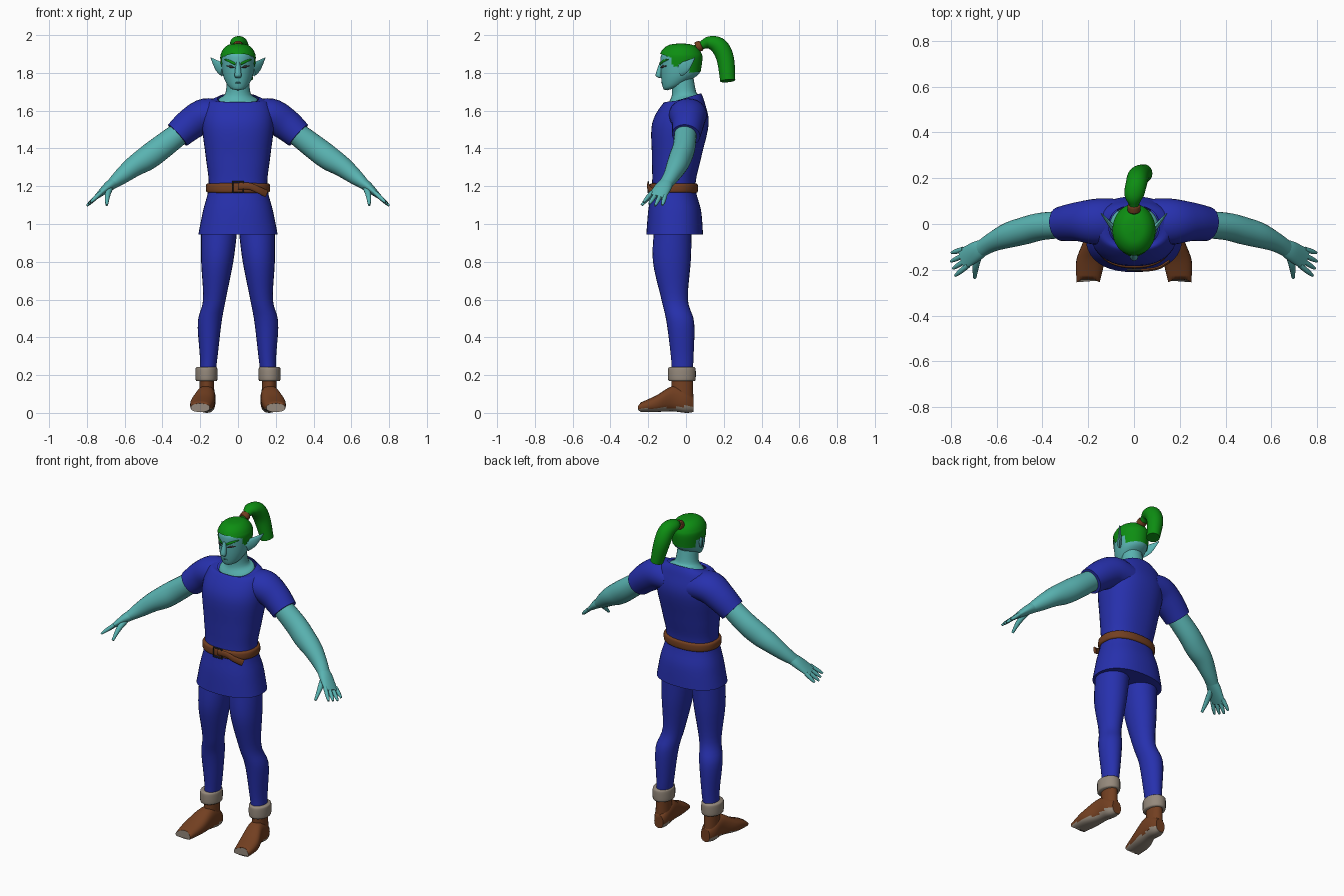
import bpy, bmesh
from math import cos, sin, pi, radians
from mathutils import Vector

if "Cube" in bpy.data.objects:
    bpy.data.objects.remove(bpy.data.objects["Cube"])

X, Y, Z = Vector((1, 0, 0)), Vector((0, 1, 0)), Vector((0, 0, 1))
LEVEL, UPRIGHT = (X, Y), (X, Z)


def material(name, red, green, blue):
    mat = bpy.data.materials.new(name)
    mat.use_nodes = True
    mat.diffuse_color = (red, green, blue, 1)
    shader = mat.node_tree.nodes["Principled BSDF"]
    shader.inputs["Base Color"].default_value = mat.diffuse_color
    return mat


SKIN = material("teal skin", .1, .45, .44)
LIP = material("dark teal", .04, .2, .2)
BLUE = material("blue cloth", .02, .03, .42)
GREEN = material("green hair", .004, .27, .006)
BROWN = material("brown leather", .17, .05, .015)
GREY = material("warm grey", .3, .25, .2)
DARK = material("dark grey", .03, .03, .03)


def full_ring(ring):
    """Complete (x, y, z, radius, second radius, slope) with its defaults."""
    x, y, z, radius, *rest = ring
    second = rest[0] if rest else radius
    slope = rest[-1] if len(rest) > 1 else 0
    return x, y, z, radius, second, slope


def curve(before, start, end, after, t):
    """Catmull-Rom interpolation of one value."""
    pull = 3 * (start - end) + after - before
    bend = 2 * before - 5 * start + 4 * end - after
    return start + t / 2 * (end - before + t * (bend + t * pull))


def smooth_rings(rings, steps):
    rings = [full_ring(ring) for ring in rings]
    padded = [rings[0], *rings, rings[-1]]
    rows = []
    for group in zip(padded, padded[1:], padded[2:], padded[3:]):
        for step in range(steps):
            rows.append([curve(*values, step / steps) for values in zip(*group)])
    return rows + [rings[-1]]


def rounded(value, power):
    size = abs(value) ** (2 / power)
    return size if value > 0 else -size


def loft(name, rings, mat, axes=None, ref=Y, sides=24, steps=5, power=2, mirror=False,
         cap_end=True, keep=None, sole=None, sole_rule=None):
    """Tube through elliptical rings, on fixed axes or square to its path."""
    rows = smooth_rings(rings, steps)
    centres = [Vector(row[:3]) for row in rows]
    bm = bmesh.new()
    loops = []
    for i, (centre, row) in enumerate(zip(centres, rows)):
        radius, second, slope = row[3:]
        if axes:
            u, v = axes
        else:
            along = (centres[min(i + 1, len(rows) - 1)] - centres[max(i - 1, 0)]).normalized()
            u = (ref - along * ref.dot(along)).normalized()
            v = along.cross(u)
        loop = []
        for side in range(sides):
            angle = 2 * pi * side / sides
            offset = u * rounded(cos(angle), power) * radius + v * rounded(sin(angle), power) * second
            loop.append(bm.verts.new(centre + offset + Z * slope * offset.y))
        loops.append(loop)
    for lower, upper in zip(loops, loops[1:]):
        for k in range(sides):
            bm.faces.new((lower[k - 1], lower[k], upper[k], upper[k - 1]))
    bm.faces.new(loops[0])
    if cap_end:
        bm.faces.new(loops[-1])
    bmesh.ops.recalc_face_normals(bm, faces=bm.faces)
    if keep:
        gone = [face for face in bm.faces if not keep(face.calc_center_median())]
        bmesh.ops.delete(bm, geom=gone, context='FACES')
    mesh = bpy.data.meshes.new(name)
    bm.to_mesh(mesh)
    bm.free()
    mesh.materials.append(mat)
    if sole:
        mesh.materials.append(sole)
        for face in mesh.polygons:
            face.material_index = int(sole_rule(face.center, face.normal))
    mesh.shade_smooth()
    mesh.set_sharp_from_angle(angle=radians(45))
    part = bpy.data.objects.new(name, mesh)
    bpy.context.collection.objects.link(part)
    if mirror:
        part.modifiers.new("mirror", 'MIRROR').use_mirror_merge = False
    return part


def band(name, centre, direction, half, radius, second, mat, **options):
    """Short barrel with softened rims."""
    rings = []
    for place, swell in ((-1, .9), (-.7, 1), (.7, 1), (1, .9)):
        point = Vector(centre) + direction * half * place
        rings.append((*point, radius * swell, second * swell))
    return loft(name, rings, mat, **options)


# Tunic: flared skirt, narrow waist, open neckline
loft("tunic", [(0, -.06, .945, .21, .15), (0, -.06, 1.07, .185, .14), (0, -.065, 1.2, .155, .115),
               (0, -.05, 1.35, .17, .13), (0, -.03, 1.53, .19, .15), (0, -.01, 1.64, .165, .11),
               (0, -.01, 1.665, .11, .09, .3)], BLUE, LEVEL, sides=40, power=2.3, cap_end=False)
loft("sleeve", [(.08, .01, 1.57, .1, .08), (.17, .01, 1.575, .1, .09), (.25, .01, 1.53, .085),
                (.32, 0, 1.47, .075)], BLUE, mirror=True)

# Belt with buckle and hanging tail
band("belt", (0, -.065, 1.19), Z, .026, .168, .127, BROWN, axes=LEVEL, sides=40, power=2.3)
loft("belt_tail", [(0, -.2, 1.2, .018, .007), (.06, -.2, 1.2, .018, .007), (.11, -.19, 1.18, .018, .007),
                   (.15, -.165, 1.16, .02, .007)], BROWN, ref=Z, sides=12)
bpy.ops.mesh.primitive_torus_add(location=(0, -.2, 1.195), rotation=(pi / 2, pi / 4, 0), major_radius=.04,
                                 minor_radius=.005, major_segments=4, minor_segments=8)
buckle = bpy.context.object
buckle.name = "buckle"
buckle.data.materials.append(DARK)

# Legs, cuffs and boots
loft("trouser_leg", [(.1, -.07, .96, .095, .1), (.11, -.075, .8, .085, .1), (.125, -.06, .6, .06, .07),
                     (.15, -.03, .48, .063, .073), (.155, -.02, .3, .047, .06), (.16, -.02, .22, .042, .055)],
     BLUE, LEVEL, mirror=True)
band("cuff", (.167, -.022, .205), Z, .037, .058, .073, GREY, axes=LEVEL, mirror=True)
loft("boot_shaft", [(.165, -.02, .2, .037, .056), (.165, -.02, .03, .042, .06)], BROWN, LEVEL, mirror=True)


def is_sole(centre, normal):
    heel = centre.z < .035 and centre.y > -.05
    return heel or normal.z < -.5 or normal.y < -.9


toe_x, toe_width = .2, .05
foot = loft("boot_foot", [(.16, .04, .045, .03, .04), (.165, 0, .06, .045, .06), (.17, -.07, .075, .05, .067),
                          (.19, -.16, .048, .062, .043), (toe_x, -.255, .027, toe_width, .022)],
            BROWN, UPRIGHT, power=2.5, mirror=True, sole=GREY, sole_rule=is_sole)
for vert in foot.data.vertices:
    vert.co.z = max(vert.co.z, 0)
    # Notched toe
    if vert.co.y < -.25:
        vert.co.y += .03 * (1 - abs(vert.co.x - toe_x) / toe_width)

# Arms and hands
loft("arm", [(.27, 0, 1.51, .058), (.4, -.01, 1.41, .06, .065), (.48, -.03, 1.35, .06, .065),
             (.55, -.05, 1.305, .055), (.62, -.08, 1.25, .042), (.67, -.11, 1.21, .036, .028)], SKIN, mirror=True)
loft("palm", [(.655, -.1, 1.22, .035, .03), (.69, -.12, 1.195, .044, .026), (.75, -.155, 1.143, .047, .012)],
     SKIN, mirror=True)
along = Vector((.68, -.38, -.63)).normalized()
across = (Y - along * Y.dot(along)).normalized()
for i, finger in enumerate(("little", "ring", "middle", "index")):
    spread = .037 - .025 * i
    knuckle = Vector((.735, -.145, 1.157)) + across * spread
    tip = knuckle + along * (.07 if finger == "little" else .088) + across * spread * .35
    middle = knuckle.lerp(tip, .6)
    loft(finger + "_finger", [(*knuckle, .012), (*middle, .011), (*tip, .006)], SKIN, sides=10, mirror=True)
loft("thumb", [(.675, -.125, 1.195, .017), (.69, -.18, 1.155, .015), (.695, -.235, 1.1, .007)],
     SKIN, ref=X, sides=10, mirror=True)

# Neck and head
loft("neck", [(0, -.01, 1.61, .11, .09, .3), (0, -.01, 1.657, .104, .085, .3), (0, -.01, 1.69, .068, .065, .1),
              (0, -.02, 1.77, .058, .06)], SKIN, LEVEL)
crown = 1.87
dome = [(0, -.027, crown + .08 * sin(a), .088 * cos(a) ** .8, .108 * cos(a) ** .8)
        for a in (pi / 8 * i for i in range(5))]
cheek = (0, -.03, 1.79, .08, .102, .1)
loft("head", [(0, -.065, 1.718, .026, .034, .3), (0, -.05, 1.737, .055, .07, .3), cheek, *dome],
     SKIN, LEVEL, sides=40)
loft("nose", [(0, -.126, 1.86, .009, .012), (0, -.145, 1.79, .018, .016), (0, -.136, 1.774, .012, .008)],
     SKIN, LEVEL, sides=12)
loft("ear", [(.078, -.035, 1.815, .036, .012), (.105, 0, 1.835, .03, .01), (.144, .047, 1.88, .002)],
     SKIN, ref=Z, sides=12, mirror=True)
loft("eyebrow", [(.015, -.137, 1.847, .006, .004), (.045, -.121, 1.862, .007, .004), (.073, -.093, 1.872, .002)],
     GREEN, ref=Z, sides=8, mirror=True)
loft("eye", [(.02, -.134, 1.828, .002), (.04, -.122, 1.834, .007, .004), (.06, -.104, 1.836, .002)],
     DARK, ref=Z, sides=8, mirror=True)
loft("mouth", [(-.026, -.117, 1.746, .002), (0, -.128, 1.748, .004), (.026, -.117, 1.746, .002)],
     LIP, ref=Z, sides=8)


# Hair cap with sideburns and nape
def under_hair(point):
    if point.y < -.08:
        return point.z > 1.9 - .4 * max(0, abs(point.x) - .04)
    if point.y < -.035:
        return point.z > 1.81 - .4 * point.y
    return point.z > (1.85 if point.y < .02 else 1.79)


grow = .006
hair_rings = [(x, y, z + grow, across_r + grow, deep_r + grow, slope)
              for x, y, z, across_r, deep_r, slope in map(full_ring, [cheek, *dome])]
loft("hair_cap", hair_rings, GREEN, LEVEL, sides=56, steps=8, keep=under_hair)

# Ponytail and its tie
loft("ponytail", [(0, .05, 1.93, .018), (0, .085, 1.947, .022), (0, .125, 1.96, .042, .034),
                  (.01, .175, 1.94, .046), (.02, .208, 1.875, .046), (.045, .221, 1.758, .036, .04)],
     GREEN, ref=X, steps=6)
band("hair_tie", (0, .068, 1.94), Vector((0, .9, .4)), .015, .028, .028, BROWN, ref=X, sides=16)
